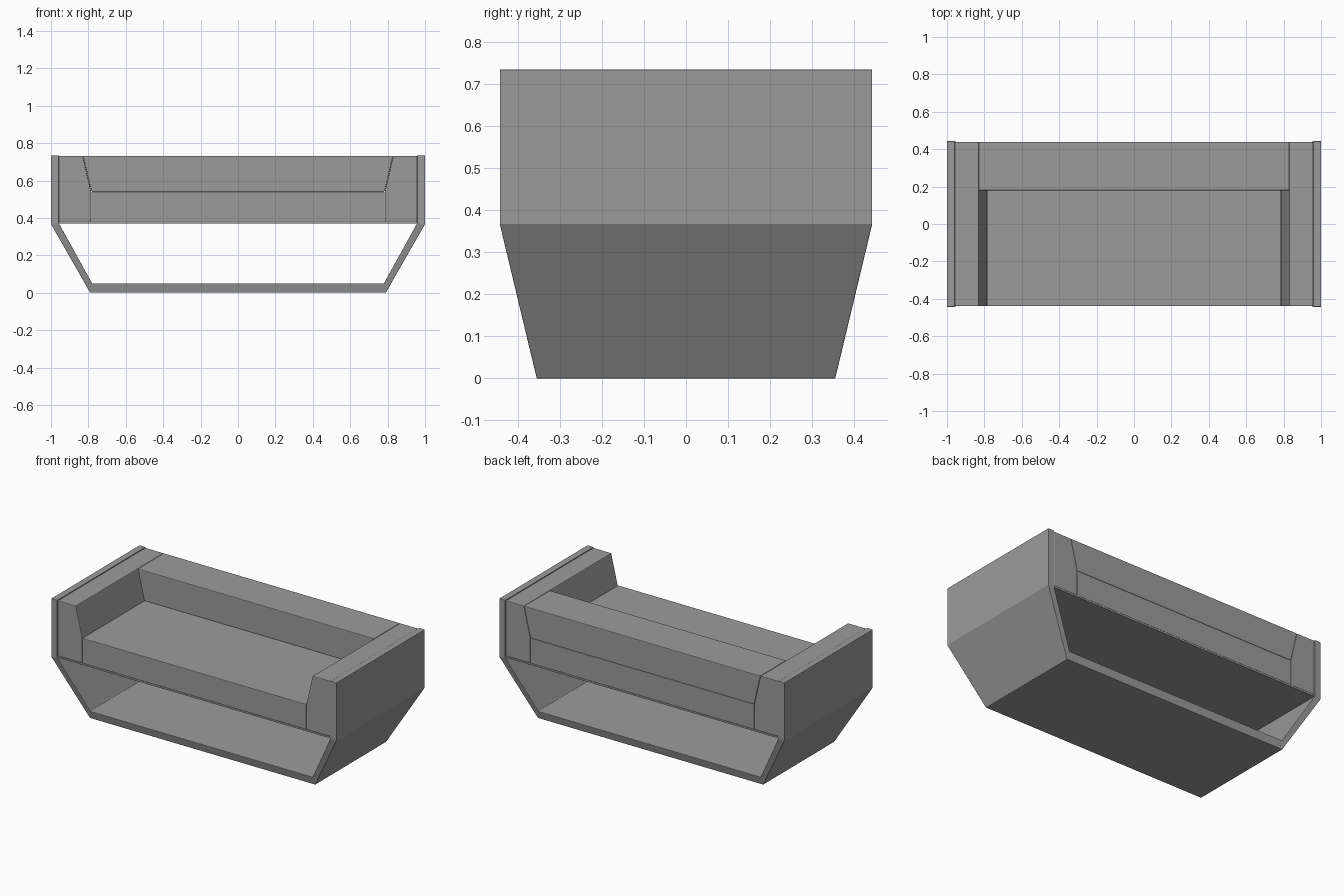
import bpy
import bmesh

cube = bpy.data.objects.get("Cube")
if cube:
    bpy.data.objects.remove(cube, do_unlink=True)

grey = bpy.data.materials.new("mid grey")
grey.use_nodes = True
colour = (0.33, 0.33, 0.33, 1)
grey.diffuse_color = colour
grey.node_tree.nodes["Principled BSDF"].inputs["Base Color"].default_value = colour

HALF_DEPTH = 0.443
CUSHION_DEPTH = 0.439


def finish(name, bm, bevel):
    """Turn a bmesh into a grey object with a fine softened edge."""
    bmesh.ops.recalc_face_normals(bm, faces=bm.faces)
    mesh = bpy.data.meshes.new(name)
    bm.to_mesh(mesh)
    bm.free()
    mesh.materials.append(grey)
    obj = bpy.data.objects.new(name, mesh)
    bpy.context.collection.objects.link(obj)
    mod = obj.modifiers.new("soft edge", "BEVEL")
    mod.width = bevel
    mod.segments = 2
    mod.limit_method = "ANGLE"
    mod.angle_limit = 0.7
    return obj


def prism(name, profile, y0, y1, bevel=0.005):
    """Extrude an x-z profile along y."""
    bm = bmesh.new()
    front = [bm.verts.new((x, y0, z)) for x, z in profile]
    back = [bm.verts.new((x, y1, z)) for x, z in profile]
    bm.faces.new(front)
    bm.faces.new(back)
    n = len(profile)
    for i in range(n):
        j = (i + 1) % n
        bm.faces.new((front[i], front[j], back[j], back[i]))
    return finish(name, bm, bevel)


def mirrored(points):
    """Continue a half profile on the other side of x = 0."""
    return points + [(-x, z) for x, z in reversed(points)]


# Folded outer shell: upright sides, sloping legs and floor, tapering in depth
def shell_depth(z):
    return min(HALF_DEPTH, 0.355 + z * (HALF_DEPTH - 0.355) / 0.365)


outer = mirrored([(1.0, 0.735), (1.0, 0.367), (0.79, 0.0)])
inner = mirrored([(0.958, 0.735), (0.958, 0.372), (0.78, 0.05)])
bm = bmesh.new()
rings = []
for (xo, zo), (xi, zi) in zip(outer, inner):
    do, di = shell_depth(zo), shell_depth(zi)
    corners = [(xo, -do, zo), (xi, -di, zi), (xi, di, zi), (xo, do, zo)]
    rings.append([bm.verts.new(c) for c in corners])
for a, b in zip(rings, rings[1:]):
    for i in range(4):
        j = (i + 1) % 4
        bm.faces.new((a[i], a[j], b[j], b[i]))
bm.faces.new(rings[0])
bm.faces.new(rings[-1])
finish("outer_shell", bm, 0.002)

# Thin platform under the cushions
prism("seat_platform", mirrored([(0.958, 0.381), (0.958, 0.37)]),
      -CUSHION_DEPTH, CUSHION_DEPTH, 0.001)

# Seat cushion running the full depth
prism("seat_cushion", mirrored([(0.784, 0.54), (0.784, 0.381)]),
      -CUSHION_DEPTH, CUSHION_DEPTH, 0.003)

# Backrest wedged between the sloping arms
prism("backrest", mirrored([(0.829, 0.732), (0.784, 0.54)]),
      0.18, CUSHION_DEPTH, 0.004)

# Arm cushions with outward-leaning inner faces
for name, side in (("left_arm", 1), ("right_arm", -1)):
    arm = [(0.957, 0.381), (0.785, 0.381), (0.785, 0.54),
           (0.83, 0.732), (0.957, 0.732)]
    prism(name, [(side * x, z) for x, z in arm],
          -CUSHION_DEPTH, CUSHION_DEPTH, 0.004)
